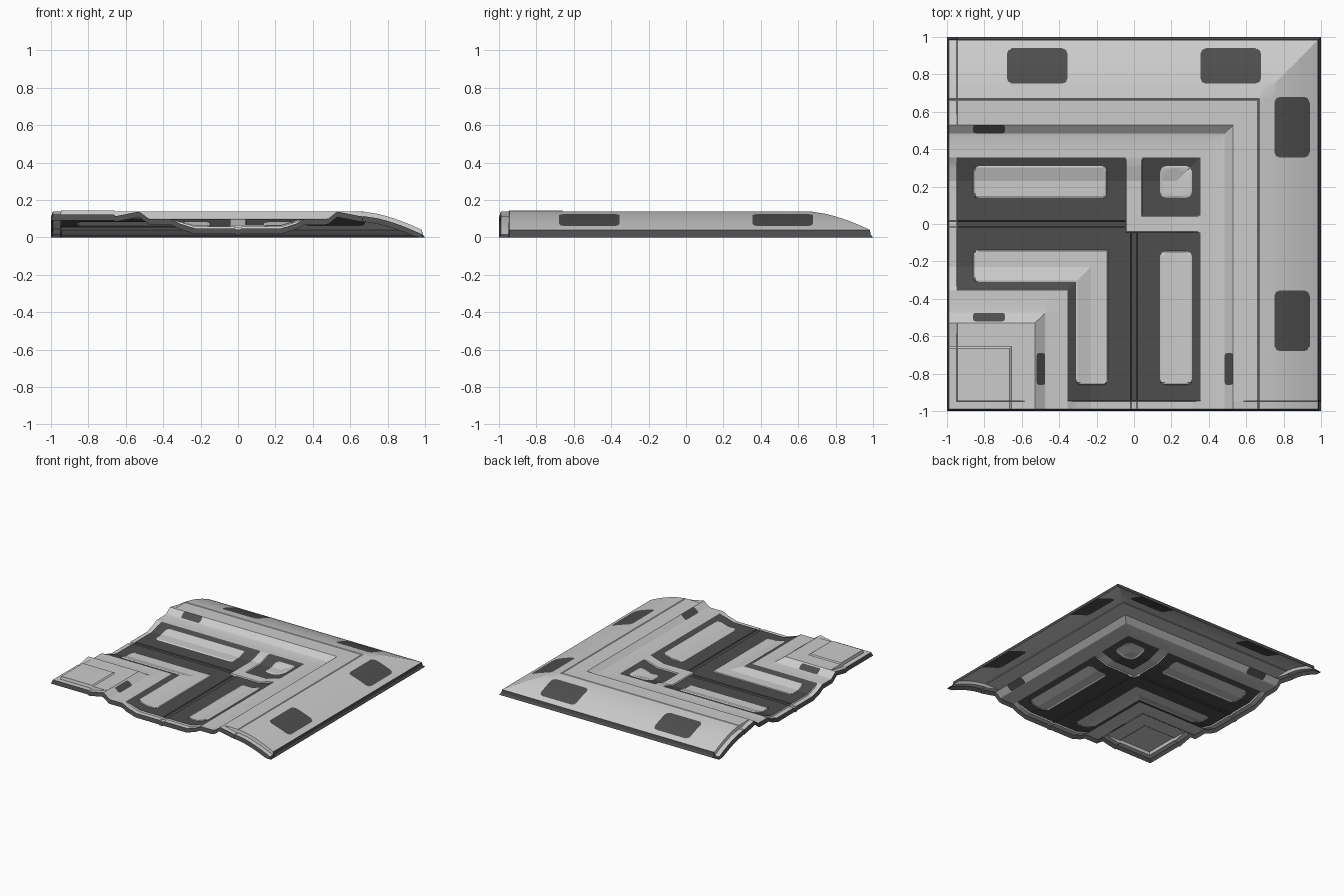
import bpy, bmesh

if "Cube" in bpy.data.objects:
    bpy.data.objects.remove(bpy.data.objects["Cube"])

# ---- colours ----
def material(name, v):
    m = bpy.data.materials.new(name)
    m.diffuse_color = (v, v, v, 1)
    m.use_nodes = True
    m.node_tree.nodes["Principled BSDF"].inputs["Base Color"].default_value = m.diffuse_color
    return m

LIGHT = material("light grey", 0.60)
DARK = material("dark grey", 0.075)

# ---- cross-section: height against d = max(x, y), mitred along the diagonal ----
PROFILE = [(-1, .145), (-.665, .145), (-.655, .138), (-.53, .138), (-.52, .131), (-.475, .099),
           (-.465, .097), (-.355, .097), (-.23, .058), (-.018, .058), (-.013, .052),
           (.013, .052), (.018, .058), (.23, .058), (.355, .097), (.465, .097),
           (.485, .102), (.53, .138), (.66, .138), (.665, .133), (.67, .138), (.75, .125),
           (.80, .112), (.84, .099), (.89, .081), (.94, .06), (.983, .04),
           (.988, .015), (1, 0)]

# rounded rectangles in (min, max) space: part, m0, m1, d0, d1, corner radius
RECTS = [("channel_panels", -.86, -.145, .14, .31, .03),
         ("channel_panels", .14, .31, .14, .31, .03),
         ("channel_panels", -.86, 1, -.31, -.14, .03),
         ("ramp_patches", -.68, -.355, .75, .94, .03),
         ("ramp_patches", .355, .68, .75, .94, .03),
         ("wall_slots", -.86, -.69, .485, .53, .012),
         ("wall_slots", -.86, -.69, -.52, -.475, .012)]

PART_COLOUR = {"outer_ramp": LIGHT, "inner_corner": LIGHT, "joining_lip": LIGHT,
               "channel_floor": DARK, "channel_panels": LIGHT, "corner_strip": LIGHT,
               "ramp_patches": DARK, "wall_slots": DARK, "edge_rim": DARK}


def height(d):
    for (a, za), (b, zb) in zip(PROFILE, PROFILE[1:]):
        if d <= b + 1e-6:
            return za + (zb - za) * (d - a) / (b - a)
    return 0


def inside(m, d, rect, margin=0.0):
    _, m0, m1, d0, d1, r = rect
    u, v = min(m - m0, m1 - m), min(d - d0, d1 - d)
    return (min(u, v) > margin and 7 * u + 3 * v > 3 * r + margin
            and 3 * u + 7 * v > 3 * r + margin)


def surface(x, y):
    m, d = min(x, y), max(x, y)
    z = height(d)
    if abs(m) < .041 and d < .35:                    # raised corner strip
        return max(z, .058) + .008
    if any(inside(m, d, r, .002) for r in RECTS[:3]):  # raised panels
        return z + .005
    if m < -.948:                                    # lowered joining lip
        if abs(d) > .535:
            z -= .024
        elif abs(d) < .35:
            z -= .010
    if m < -.995:                                    # turned-down end
        z -= .03
    return max(z, 0)


def part_at(x, y):
    m, d = min(x, y), max(x, y)
    if m < -.99 or d > .983:
        return "edge_rim"
    if m < -.945:
        return "joining_lip"
    for r in RECTS:
        if inside(m, d, r):
            return r[0]
    if abs(d) < .355:
        return "corner_strip" if abs(m) < .045 else "channel_floor"
    return "outer_ramp" if d > 0 else "inner_corner"


# ---- grid lines shared by both axes ----
lines = {d for d, _ in PROFILE} | {-.99, -.95, -.945, -.045, -.04, .04, .045}
for _, m0, m1, d0, d1, r in RECTS:
    for lo, hi in ((m0, m1), (d0, d1)):
        for k in (0, .3 * r, r):
            lines |= {round(lo + k, 4), round(hi - k, 4)}
lines = sorted(lines)

# ---- one mesh per part; mixed or mitred cells are split by both diagonals ----
meshes = {name: (bmesh.new(), {}) for name in PART_COLOUR}


def add_face(part, pts):
    bm, cache = meshes[part]
    vs = []
    for x, y in pts:
        key = (round(x, 5), round(y, 5))
        if key not in cache:
            cache[key] = bm.verts.new((x, y, 0))
        vs.append(cache[key])
    bm.faces.new(vs)


centres = {}
for i, (x0, x1) in enumerate(zip(lines, lines[1:])):
    for j, (y0, y1) in enumerate(zip(lines, lines[1:])):
        c = ((x0 + x1) / 2, (y0 + y1) / 2)
        corners = [(x0, y0), (x1, y0), (x1, y1), (x0, y1)]
        tris = [(corners[k], corners[(k + 1) % 4], c) for k in range(4)]
        parts = [part_at(sum(p[0] for p in t) / 3, sum(p[1] for p in t) / 3) for t in tris]
        zs = [surface(*p) for p in corners]
        twisted = abs(zs[0] + zs[2] - zs[1] - zs[3]) > 1e-5
        if i != j and len(set(parts)) == 1 and not twisted:
            add_face(parts[0], corners)
        else:
            # centre height: along the mitre on the diagonal, averaged elsewhere
            centres[(round(c[0], 5), round(c[1], 5))] = (
                (zs[0] + zs[2]) / 2 if i == j else sum(zs) / 4)
            for part, t in zip(parts, tris):
                add_face(part, t)

# ---- lift onto the surface and finish each part ----
for name, (bm, cache) in meshes.items():
    for key, v in cache.items():
        v.co.z = centres[key] if key in centres else surface(v.co.x, v.co.y)
    me = bpy.data.meshes.new(name)
    bm.to_mesh(me)
    bm.free()
    me.materials.append(PART_COLOUR[name])
    ob = bpy.data.objects.new(name, me)
    bpy.context.collection.objects.link(ob)
    bpy.ops.object.select_all(action='DESELECT')
    ob.select_set(True)
    bpy.context.view_layer.objects.active = ob
    bpy.ops.object.shade_smooth_by_angle(angle=0.3)
